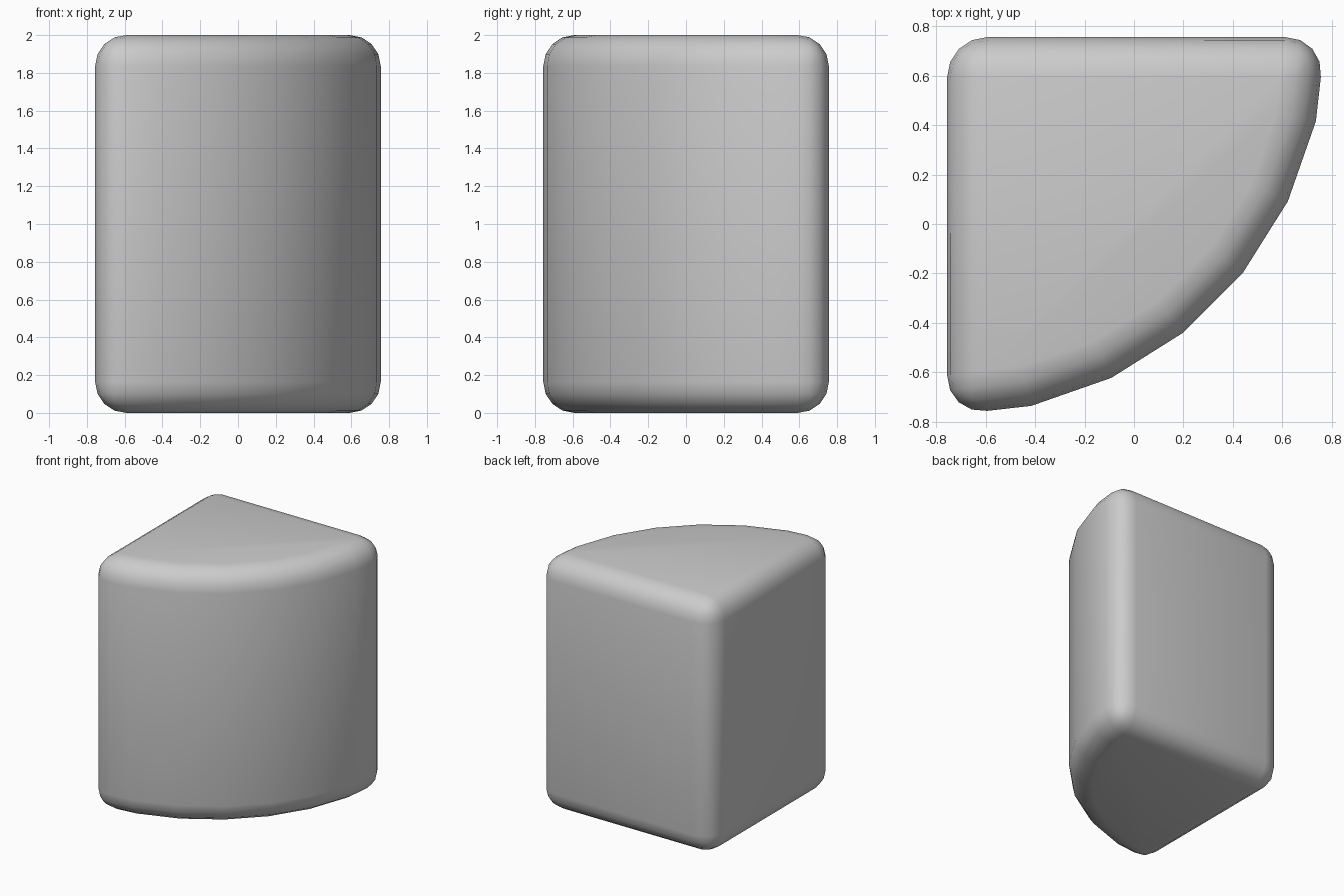
import bpy, bmesh
from math import cos, sin, pi

if "Cube" in bpy.data.objects:
    bpy.data.objects.remove(bpy.data.objects["Cube"])

R, C, H = 1.53, 0.756, 2.0   # radius, corner offset, height
STEPS = 7

# Quarter-circle outline: square corner at back left, arc at front right
outline = [(-C, C)]
for i in range(STEPS, -1, -1):
    a = pi / 2 * i / STEPS
    outline.append((-C + R * cos(a), C - R * sin(a)))

# Extrude the outline into a solid
bm = bmesh.new()
face = bm.faces.new([bm.verts.new((x, y, 0)) for x, y in outline])
top = bmesh.ops.extrude_face_region(bm, geom=[face])
verts = [g for g in top["geom"] if isinstance(g, bmesh.types.BMVert)]
bmesh.ops.translate(bm, verts=verts, vec=(0, 0, H))
bmesh.ops.recalc_face_normals(bm, faces=bm.faces)
for f in bm.faces:
    f.smooth = True

mesh = bpy.data.meshes.new("quarter_cylinder")
bm.to_mesh(mesh)
bm.free()
block = bpy.data.objects.new("quarter_cylinder", mesh)
bpy.context.collection.objects.link(block)

# Round the sharp edges only, leaving the arc facets alone
bevel = block.modifiers.new("rounded_edges", 'BEVEL')
bevel.width = 0.163
bevel.segments = 4
bevel.limit_method = 'ANGLE'
bevel.angle_limit = pi / 6
bevel.use_clamp_overlap = False
